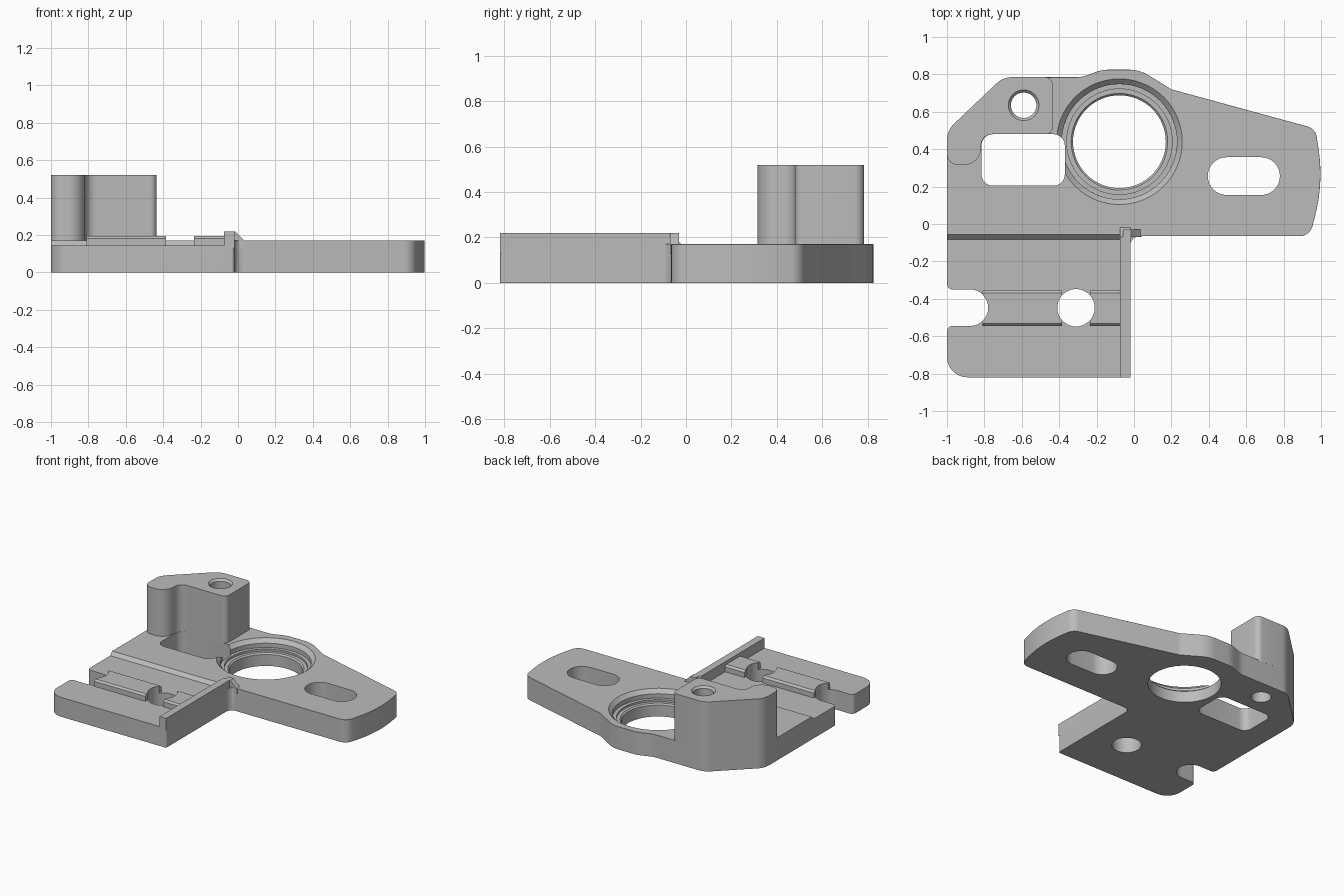
import bpy
import bmesh
from math import cos, sin, tan, pi
from mathutils import Vector

if "Cube" in bpy.data.objects:
    bpy.data.objects.remove(bpy.data.objects["Cube"])

grey = bpy.data.materials.new("light grey")
grey.use_nodes = True
grey.diffuse_color = (0.5, 0.5, 0.5, 1)
grey.node_tree.nodes["Principled BSDF"].inputs["Base Color"].default_value = (0.5, 0.5, 0.5, 1)


def rounded(points, steps=8):
    """Closed outline from (x, y, corner radius) points."""
    out = []
    for i, (x, y, r) in enumerate(points):
        p = Vector((x, y))
        if r == 0:
            out.append(p)
            continue
        a = (Vector(points[i - 1][:2]) - p).normalized()
        b = (Vector(points[(i + 1) % len(points)][:2]) - p).normalized()
        half = a.angle(b) / 2
        centre = p + (a + b).normalized() * (r / sin(half))
        start = p + a * (r / tan(half)) - centre
        end = p + b * (r / tan(half)) - centre
        sweep = start.angle_signed(end)
        for k in range(steps + 1):
            t = -sweep * k / steps
            out.append(centre + Vector((start.x * cos(t) - start.y * sin(t),
                                        start.x * sin(t) + start.y * cos(t))))
    return out


def finish(name, bm):
    bmesh.ops.recalc_face_normals(bm, faces=bm.faces)
    mesh = bpy.data.meshes.new(name)
    bm.to_mesh(mesh)
    bm.free()
    mesh.materials.append(grey)
    ob = bpy.data.objects.new(name, mesh)
    bpy.context.collection.objects.link(ob)
    return ob


def prism(name, outline, lo, hi, axis="z", bevels=()):
    """Extrude an outline along an axis; bevels hold (rule, width) pairs."""
    place = {"z": lambda u, v, w: (u, v, w),
             "x": lambda u, v, w: (w, u, v),
             "y": lambda u, v, w: (u, w, v)}[axis]
    bm = bmesh.new()
    base = [bm.verts.new(place(p[0], p[1], lo)) for p in outline]
    top = [bm.verts.new(place(p[0], p[1], hi)) for p in outline]
    bm.faces.new(base)
    bm.faces.new(top)
    for i in range(len(base)):
        bm.faces.new((base[i - 1], base[i], top[i], top[i - 1]))
    bmesh.ops.recalc_face_normals(bm, faces=bm.faces)
    for rule, width in bevels:
        edges = [e for e in bm.edges if rule((e.verts[0].co + e.verts[1].co) / 2)]
        bmesh.ops.bevel(bm, geom=edges, offset=width, segments=1,
                        affect="EDGES", clamp_overlap=True)
    return finish(name, bm)


def turned(name, x, y, profile, n=64):
    """Solid of revolution from (radius, height) pairs."""
    bm = bmesh.new()
    rings = [[bm.verts.new((x + r * cos(2 * pi * k / n), y + r * sin(2 * pi * k / n), z))
              for k in range(n)] for r, z in profile]
    for a, b in zip(rings, rings[1:]):
        for k in range(n):
            bm.faces.new((a[k - 1], a[k], b[k], b[k - 1]))
    bm.faces.new(rings[0])
    bm.faces.new(rings[-1])
    return finish(name, bm)


def cut(ob, cutters):
    bpy.context.view_layer.objects.active = ob
    for c in cutters:
        mod = ob.modifiers.new("cut", "BOOLEAN")
        mod.operation, mod.solver, mod.object = "DIFFERENCE", "EXACT", c
        bpy.ops.object.modifier_apply(modifier=mod.name)


def box2d(x0, y0, x1, y1, r):
    return rounded([(x0, y0, r), (x1, y0, r), (x1, y1, r), (x0, y1, r)])


# Flat bracket plate with a side notch and chamfered rims
plate_outline = rounded([
    (-1, -0.82, 0.11), (-0.02, -0.82, 0.015), (-0.02, -0.065, 0.05),
    (0.94, -0.065, 0.07), (1.015, 0.22, 0.9), (0.97, 0.51, 0.07),
    (0.2, 0.72, 0.1), (0.03, 0.825, 0.2), (-0.17, 0.825, 0.2), (-0.28, 0.785, 0.15),
    (-0.435, 0.785, 0), (-0.7, 0.785, 0.12), (-1, 0.5, 0.12),
    (-1, -0.35, 0.03), (-0.78, -0.35, 0.095), (-0.78, -0.545, 0.095), (-1, -0.545, 0.03)])


def lower_rim(m):
    return (m.z < 0.001 and m.y < 0.7 and m.x > -0.97
            and not (m.x < -0.4 and m.y > -0.6))


def upper_rim(m):
    return m.z > 0.169 and ((m.x > 0 and m.y > -0.1) or (m.y > 0.6 and m.x > -0.43))


plate = prism("bracket_plate", plate_outline, 0, 0.17,
              bevels=[(lower_rim, 0.015), (upper_rim, 0.022)])

# Cutters for the lowered tray, openings and stepped bearing seat
tray = prism("tray_cutter", [(-0.9, 0.145), (-0.082, 0.145), (-0.052, 0.175),
                             (-0.052, 0.3), (-0.9, 0.3)], -1.1, -0.045, "x")
window = prism("window_cutter", box2d(-0.815, 0.205, -0.37, 0.48, 0.06), -0.1, 0.3)
slot = prism("slot_cutter", box2d(0.395, 0.155, 0.78, 0.357, 0.1), -0.1, 0.3)
seat = turned("seat_cutter", -0.078, 0.44, [
    (0.248, -0.1), (0.248, 0.085), (0.258, 0.095), (0.282, 0.095), (0.282, 0.11),
    (0.308, 0.11), (0.308, 0.142), (0.338, 0.172), (0.338, 0.3)])
screw = turned("screw_cutter", -0.59, 0.635, [
    (0.068, -0.1), (0.068, 0.505), (0.083, 0.521), (0.083, 0.6)], 48)
tray_hole = turned("tray_hole_cutter", -0.31, -0.448, [(0.1, -0.1), (0.1, 0.3)])
notch = turned("notch_cutter", -0.877, -0.448, [(0.097, -0.1), (0.097, 0.3)])
cutters = [tray, window, slot, seat, screw, tray_hole, notch]
cut(plate, [tray, window, slot, seat, screw, tray_hole])

# Tall screw post
post = prism("screw_post", rounded([
    (-0.435, 0.48, 0.035), (-0.435, 0.785, 0.04), (-0.7, 0.785, 0.12),
    (-1, 0.5, 0.12), (-1, 0.315, 0.06), (-0.818, 0.315, 0.09),
    (-0.818, 0.48, 0.06)]), 0.17, 0.52)
cut(post, [screw])

# Chamfered locating ridges in the tray
ridges = []
for side, x0, x1 in (("left", -0.235, -0.07), ("right", -0.81, -0.385)):
    ridge = prism("tray_ridge_" + side, [
        (-0.545, 0.14), (-0.545, 0.182), (-0.532, 0.195), (-0.37, 0.195),
        (-0.355, 0.182), (-0.355, 0.14)], x0, x1, "x")
    cut(ridge, [tray_hole, notch])
    ridges.append(ridge)

# Tray side wall and its sloped end
wall = prism("tray_wall", [(-0.82, 0.13), (-0.82, 0.22), (-0.07, 0.22),
                           (-0.015, 0.165), (-0.015, 0.13)], -0.075, -0.02, "x")
wall_end = prism("wall_corner", [(-0.06, 0.13), (-0.06, 0.22), (-0.015, 0.22),
                                 (0.04, 0.165), (0.04, 0.13)], -0.07, -0.03, "y")

for c in cutters:
    bpy.data.objects.remove(c)

# Smooth the round walls and keep the machined edges crisp
bpy.ops.object.select_all(action="DESELECT")
for ob in [plate, post, wall, wall_end] + ridges:
    ob.select_set(True)
bpy.context.view_layer.objects.active = plate
bpy.ops.object.shade_smooth_by_angle(angle=0.5)
